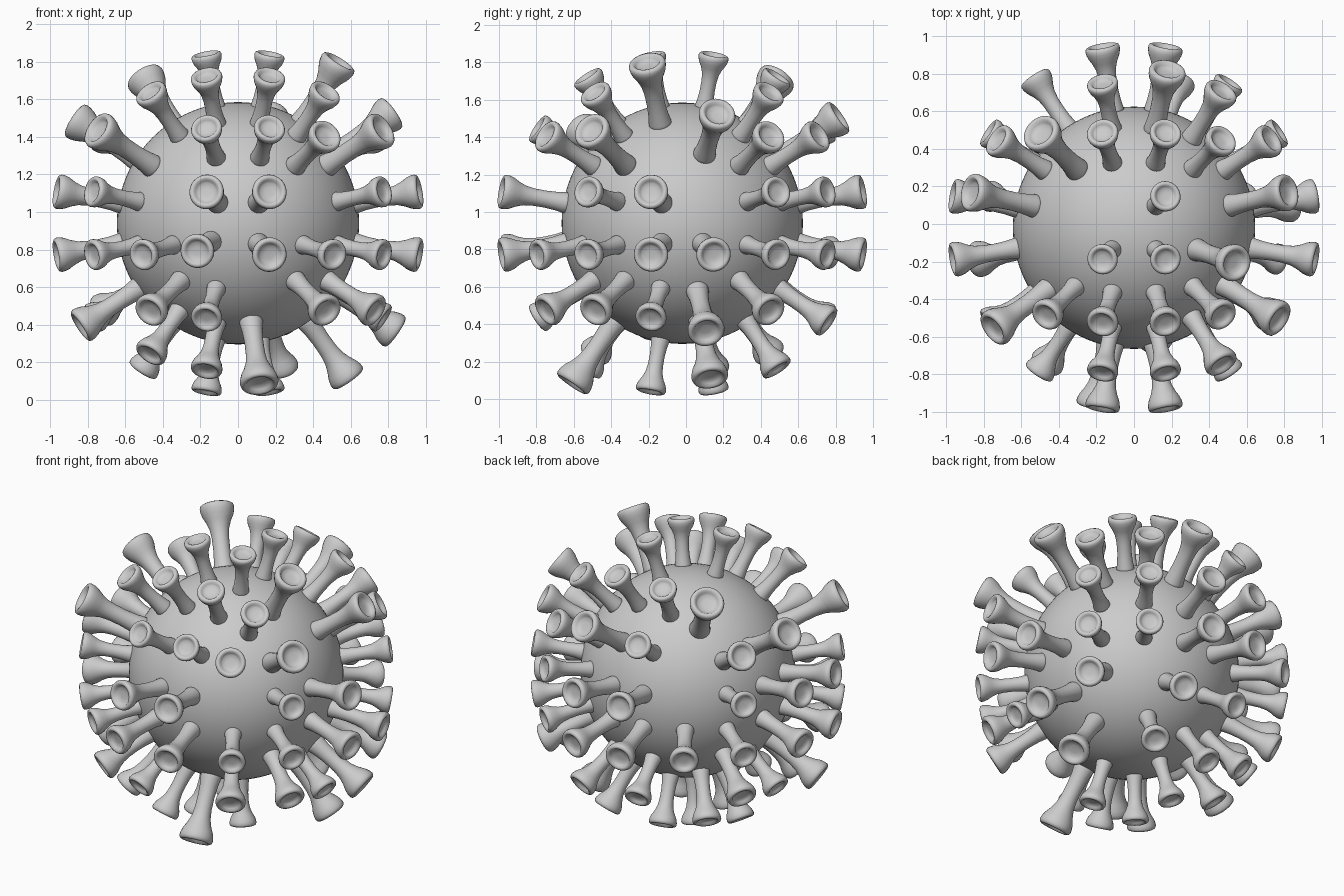
import bpy, bmesh, math
from mathutils import Vector, Matrix

if "Cube" in bpy.data.objects:
    bpy.data.objects.remove(bpy.data.objects["Cube"])

CENTRE = Vector((0, -0.02, 0.94))
R = 0.645

# round body
bpy.ops.mesh.primitive_uv_sphere_add(segments=96, ring_count=48, radius=R, location=CENTRE)
body = bpy.context.object
body.name = "body"
bpy.ops.object.shade_smooth()

# spike profile: (radius / cap radius, height / spike length)
PROFILE = [(0.64, -0.10), (0.60, 0.03), (0.53, 0.15), (0.49, 0.32), (0.50, 0.50),
           (0.57, 0.64), (0.72, 0.75), (0.90, 0.84), (0.98, 0.91), (1.0, 0.96),
           (0.95, 0.995), (0.84, 1.01), (0.72, 1.0), (0.63, 0.965), (0.52, 0.94),
           (0.25, 0.93)]
SEG = 28


def add_spike(bm, tip):
    """Revolve the flared, dished spike profile along the radial direction."""
    length = tip.length - R
    cap = 0.03 + 0.18 * length
    rot = Vector((0, 0, 1)).rotation_difference(tip.normalized()).to_matrix()
    rings = []
    for r, h in PROFILE:
        ring = []
        for i in range(SEG):
            a = 2 * math.pi * i / SEG
            p = Vector((r * cap * math.cos(a), r * cap * math.sin(a), R + h * length))
            ring.append(bm.verts.new(CENTRE + rot @ p))
        rings.append(ring)
    for lo, hi in zip(rings, rings[1:]):
        for i in range(SEG):
            j = (i + 1) % SEG
            bm.faces.new((lo[i], lo[j], hi[j], hi[i]))
    bm.faces.new(rings[-1])
    bm.faces.new(rings[0][::-1])


# spikes sit on a 4 x 4 grid on each side of a rounded cube; some slots are empty
EMPTY = {
    (1, -1): [(-2, 1), (2, 1), (-2, 2), (1, -2)],
    (1, 1): [(-2, 1), (-2, 2), (-2, -2), (2, -2)],
    (0, -1): [(-1, 2), (-2, -2)],
    (0, 1): [(-1, 2), (1, 1)],
    (2, 1): [(-1, 1), (-2, 1), (-2, -1), (2, 1)],
    (2, -1): [(1, 1), (-2, -1), (2, -2), (2, 2), (2, -1)],
}
# larger or shifted spikes: side and slot -> tip offset from the centre
SPECIAL = {
    (2, -1, 1, -2): (0.115, -0.59, -0.86),
    (2, -1, 2, 1): (0.59, 0.15, -0.83),
    (2, -1, 1, 2): (0.24, 0.51, -0.78),
    (2, 1, -2, 2): (-0.50, 0.51, 0.78),
    (2, 1, 2, -1): (0.54, -0.19, 0.86),
    (0, 1, -2, 2): (0.77, -0.49, 0.50),
    (0, 1, 1, -2): (0.84, 0.13, -0.58),
    (0, 1, 1, 2): (0.82, 0.19, 0.59),
    (0, -1, -2, 2): (-0.75, -0.54, 0.50),
    (0, -1, 1, 2): (-0.87, 0.19, 0.55),
    (0, -1, -1, -2): (-0.84, -0.17, -0.55),
    (1, 1, 1, 2): (0.18, 0.84, 0.57),
    (1, 1, 1, -2): (0.24, 0.78, -0.53),
    (1, 1, -2, -1): (-0.53, 0.80, -0.16),
    (1, -1, -1, -1): (-0.22, -0.95, -0.15),
}


def slot_tip(axis, sign, u, v):
    """Regular tip position for a slot: middle, edge or corner of a side."""
    outer = (abs(u) == 2) + (abs(v) == 2)
    if axis == 2:
        out = (0.90, 0.785, 0.70)[outer]
    else:
        out = (0.965, 0.775, 0.73)[outer]
    far = 0.47 if outer == 2 else 0.51
    uv = [math.copysign(0.17 if abs(k) == 1 else far, k) for k in (u, v)]
    uv.insert(axis, sign * out)
    return Vector(uv)


bm = bmesh.new()
for (axis, sign), empty in EMPTY.items():
    for u in (-2, -1, 1, 2):
        for v in (-2, -1, 1, 2):
            if (u, v) in empty and (axis, sign, u, v) not in SPECIAL:
                continue
            special = SPECIAL.get((axis, sign, u, v))
            add_spike(bm, Vector(special) if special else slot_tip(axis, sign, u, v))

mesh = bpy.data.meshes.new("spikes")
bm.to_mesh(mesh)
bm.free()
for p in mesh.polygons:
    p.use_smooth = True
spikes = bpy.data.objects.new("spikes", mesh)
bpy.context.collection.objects.link(spikes)
